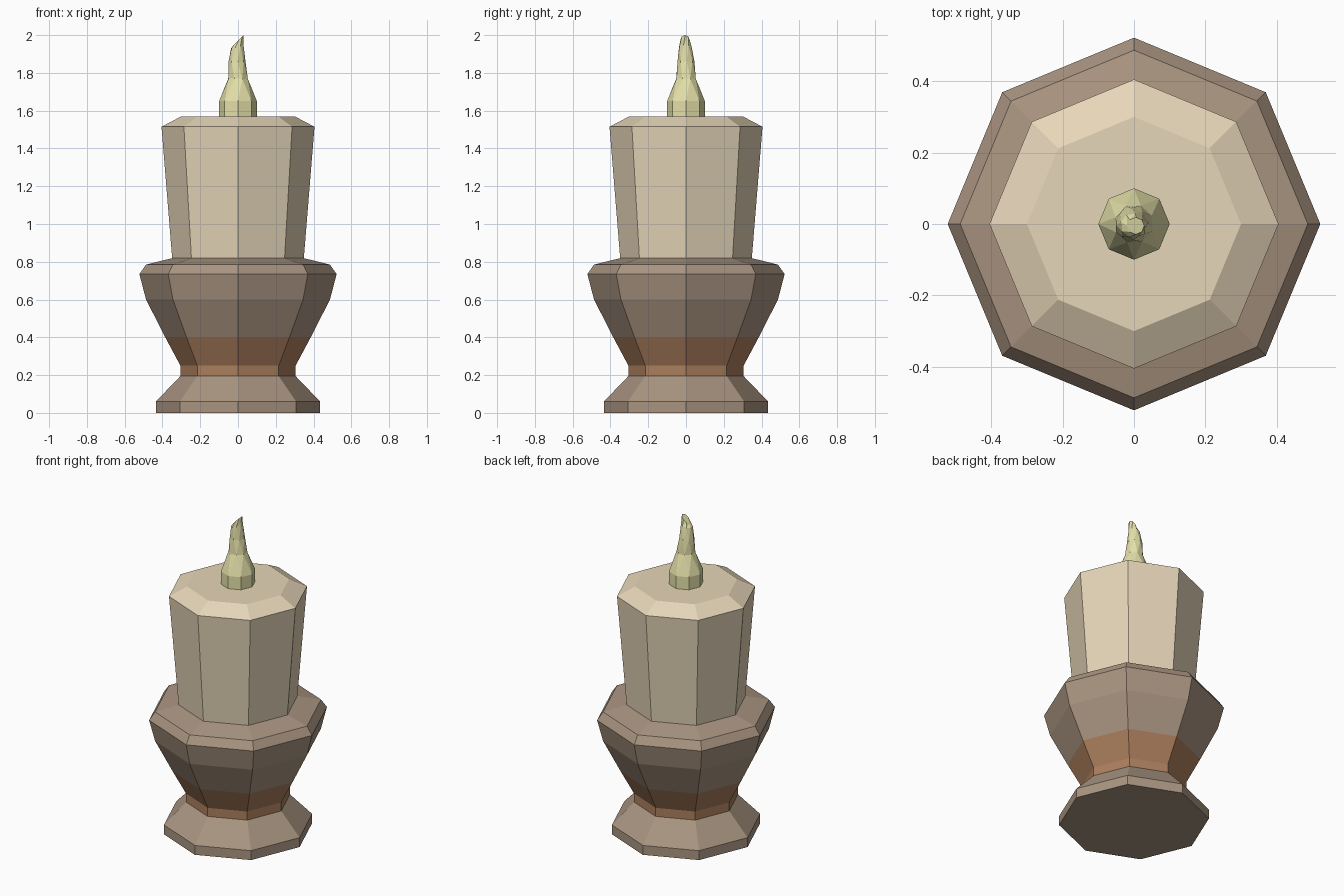
import bpy, bmesh, math

if "Cube" in bpy.data.objects:
    bpy.data.objects.remove(bpy.data.objects["Cube"])


def material(name, rgb):
    m = bpy.data.materials.new(name)
    m.diffuse_color = (*rgb, 1)
    m.use_nodes = True
    m.node_tree.nodes["Principled BSDF"].inputs["Base Color"].default_value = m.diffuse_color
    return m


stone = material("stone", (0.40, 0.30, 0.22))
copper = material("copper", (0.41, 0.21, 0.11))
wax = material("wax", (0.79, 0.67, 0.48))
glow = material("glow", (0.78, 0.75, 0.40))


def loft(name, rings, mats, bands=()):
    """Octagonal loft; ring = (radius, z, twist degrees, x, y, tilt along x)."""
    bm = bmesh.new()
    loops = []
    for ring in rings:
        r, z, twist, cx, cy, tilt = (tuple(ring) + (0,) * 6)[:6]
        loop = []
        for i in range(8):
            a = math.radians(45 * i + twist)
            dx = r * math.cos(a)
            loop.append(bm.verts.new((cx + dx, cy + r * math.sin(a), z + tilt * dx)))
        loops.append(loop)
    for k in range(len(loops) - 1):
        lo, hi = loops[k], loops[k + 1]
        for i in range(8):
            j = (i + 1) % 8
            f = bm.faces.new((lo[i], lo[j], hi[j], hi[i]))
            f.material_index = 1 if k in bands else 0
    bm.faces.new(loops[0][::-1])
    bm.faces.new(loops[-1])
    # twisted quads become flat triangles
    bent = [f for f in bm.faces if len(f.verts) == 4 and
            max(abs((v.co - f.calc_center_median()).dot(f.normal)) for v in f.verts) > 1e-4]
    bm.normal_update()
    bent = [f for f in bm.faces if len(f.verts) == 4 and
            max(abs((v.co - f.calc_center_median()).dot(f.normal)) for v in f.verts) > 1e-4]
    bmesh.ops.triangulate(bm, faces=bent)
    me = bpy.data.meshes.new(name)
    bm.to_mesh(me)
    bm.free()
    for m in mats:
        me.materials.append(m)
    ob = bpy.data.objects.new(name, me)
    bpy.context.collection.objects.link(ob)
    return ob


# Goblet-shaped holder with a copper band around the waist
loft("holder", [(0.435, 0), (0.435, 0.06), (0.305, 0.195), (0.305, 0.25),
                (0.385, 0.40), (0.487, 0.60), (0.522, 0.735), (0.487, 0.785),
                (0.345, 0.82)], [stone, copper], bands=(2, 3))

# Candle body, slightly flared with a bevelled top
loft("candle", [(0.347, 0.80), (0.405, 1.515), (0.30, 1.57)], [wax])

# Twisted flame with a slanted tip
loft("flame", [(0.10, 1.56), (0.10, 1.65, 0), (0.055, 1.77, 25),
               (0.045, 1.86, 50, -0.005), (0.034, 1.94, 75, -0.004, -0.004, 0.3),
               (0.024, 1.976, 90, 0.005, -0.005, 1.0)], [glow])
